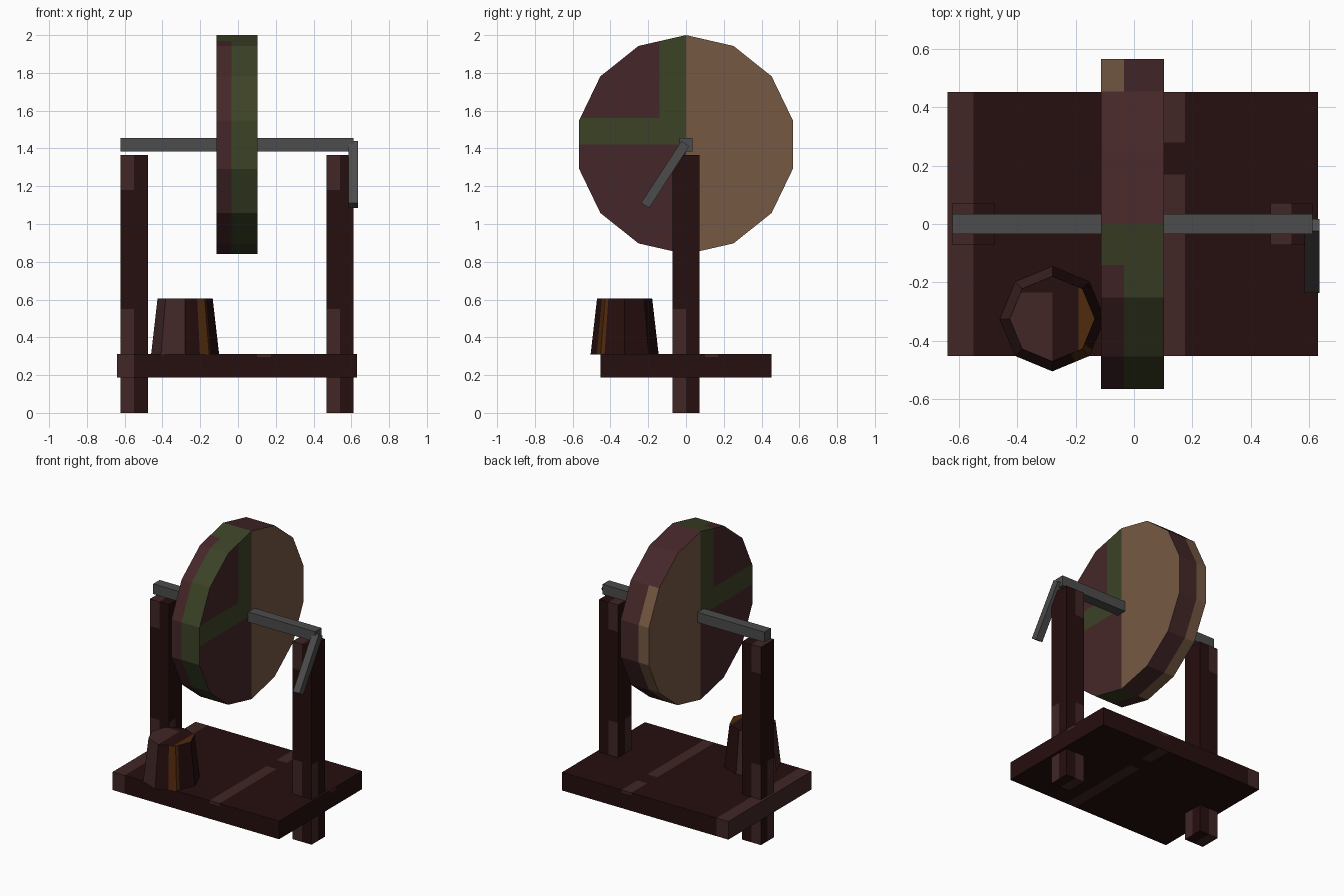
import bpy
import bmesh
from math import radians, atan2, degrees
from mathutils import Matrix, Vector

default = bpy.data.objects.get("Cube")
if default:
    bpy.data.objects.remove(default, do_unlink=True)


def make_material(name, hexcode):
    """Flat colour given as an sRGB hex string, stored as linear values."""
    channels = [int(hexcode[i:i + 2], 16) / 255 for i in (0, 2, 4)]
    linear = [c / 12.92 if c < 0.04 else ((c + 0.055) / 1.055) ** 2.4 for c in channels]
    mat = bpy.data.materials.new(name)
    mat.use_nodes = True
    mat.diffuse_color = (*linear, 1)
    mat.node_tree.nodes["Principled BSDF"].inputs["Base Color"].default_value = (*linear, 1)
    return mat


palette = {
    "dark_wood": make_material("dark_wood", "260E0E"),
    "worn_wood": make_material("worn_wood", "412626"),
    "rust_orange": make_material("rust_orange", "50290C"),
    "tan_stone": make_material("tan_stone", "765943"),
    "plum_stone": make_material("plum_stone", "452729"),
    "moss_green": make_material("moss_green", "3C4226"),
    "iron_grey": make_material("iron_grey", "4C4C4C"),
}
slots = list(palette)


def finish(name, bm, rule, cuts=()):
    """Split the mesh along planes, then colour each face by the rule."""
    for point, normal in cuts:
        geom = bm.verts[:] + bm.edges[:] + bm.faces[:]
        bmesh.ops.bisect_plane(bm, geom=geom, plane_co=point, plane_no=normal)
    bm.normal_update()
    used = []
    for face in bm.faces:
        colour = rule(face.calc_center_median(), face.normal)
        if colour not in used:
            used.append(colour)
        face.material_index = used.index(colour)
    mesh = bpy.data.meshes.new(name)
    bm.to_mesh(mesh)
    bm.free()
    for colour in used:
        mesh.materials.append(palette[colour])
    obj = bpy.data.objects.new(name, mesh)
    bpy.context.collection.objects.link(obj)
    return obj


def box(name, centre, size, rule, cuts=(), tilt=0):
    bm = bmesh.new()
    matrix = (Matrix.Translation(centre) @ Matrix.Rotation(radians(tilt), 4, "X")
              @ Matrix.Diagonal((*size, 1)))
    bmesh.ops.create_cube(bm, size=1, matrix=matrix)
    return finish(name, bm, rule, cuts)


def axis_cuts(x=(), y=(), z=()):
    """Cutting planes at right angles to the three axes."""
    cuts = []
    for axis, values in enumerate((x, y, z)):
        normal = Vector((0, 0, 0))
        normal[axis] = 1
        cuts += [(normal * v, normal) for v in values]
    return cuts


# Base board with worn streaks
def base_rule(c, n):
    edge_strip = c.x < -0.55 and n.z > -0.5
    streak = 0.10 < c.x < 0.175 and not 0.17 < c.y < 0.28
    if abs(n.y) > 0.5:
        streak = 0.10 < c.x < 0.175 and c.z > 0.295
    if n.x > 0.5:
        streak = 0.10 < c.y < 0.17 and c.z > 0.295
    return "worn_wood" if edge_strip or streak else "dark_wood"


box("base_board", (-0.005, 0, 0.25), (1.27, 0.905, 0.125), base_rule,
    axis_cuts(x=(-0.55, 0.10, 0.175), y=(0.10, 0.17, 0.28), z=(0.295,)))


# Two upright posts
for side, px in (("right", -0.55), ("left", 0.54)):
    def post_rule(c, n, px=px):
        if abs(n.x) > 0.5:
            worn = c.y < 0 and c.z < 0.55
        else:
            worn = c.x < px and not 0.55 < c.z < 1.18
        return "worn_wood" if worn else "dark_wood"

    box(side + "_post", (px, 0, 0.6825), (0.145, 0.145, 1.365), post_rule,
        axis_cuts(x=(px,), y=(0,), z=(0.55, 1.18)))


# Axle and crank handle
def iron(c, n):
    return "iron_grey"


box("axle", (-0.005, 0, 1.42), (1.235, 0.07, 0.07), iron)
box("crank_handle", (0.61, -0.11, 1.262), (0.05, 0.05, 0.39), iron, tilt=-33)


# Grinding wheel
HUB = 1.42
SEAM = -0.035
STRIPE = 0.14


def wheel_rule(c, n):
    if abs(n.x) > 0.5:
        if c.y > 0:
            return "tan_stone"
        stripe = c.z > HUB and (c.y > -STRIPE or c.z < HUB + STRIPE)
        return "moss_green" if stripe else "plum_stone"
    if c.y > 0:
        return "tan_stone" if c.x < SEAM and c.z < 1.78 else "plum_stone"
    on_top = c.z > HUB and c.y > -STRIPE
    return "moss_green" if on_top or c.x > SEAM else "plum_stone"


bm = bmesh.new()
bmesh.ops.create_cone(
    bm, cap_ends=True, segments=14, radius1=0.58, radius2=0.58, depth=0.215,
    matrix=Matrix.Translation((-0.005, 0, HUB)) @ Matrix.Rotation(radians(90), 4, "Y")
    @ Matrix.Rotation(radians(90), 4, "Z"))
finish("grinding_wheel", bm, wheel_rule,
       axis_cuts(x=(SEAM,), y=(0, -STRIPE), z=(HUB, HUB + STRIPE)))


# Tapered bucket standing at the front
BUCKET = Vector((-0.28, -0.325, 0.4575))


def bucket_rule(c, n):
    d = c - BUCKET
    angle = degrees(atan2(d.y, d.x))
    if n.z > 0.9:
        if d.x > 0.09 and d.y < 0.1:
            return "rust_orange"
        return "worn_wood" if d.x < 0 and d.y < 0.09 else "dark_wood"
    if -62 < angle < -38:
        return "rust_orange"
    return "worn_wood" if d.x < 0 else "dark_wood"


bm = bmesh.new()
bmesh.ops.create_cone(bm, cap_ends=True, segments=8, radius1=0.18, radius2=0.146,
                      depth=0.295, matrix=Matrix.Translation(BUCKET))
slants = [(BUCKET, Matrix.Rotation(radians(a), 3, "Z") @ Vector((0, 1, 0))) for a in (-62, -38)]
finish("bucket", bm, bucket_rule,
       slants + axis_cuts(x=(BUCKET.x, BUCKET.x + 0.09), y=(BUCKET.y + 0.09,)))
